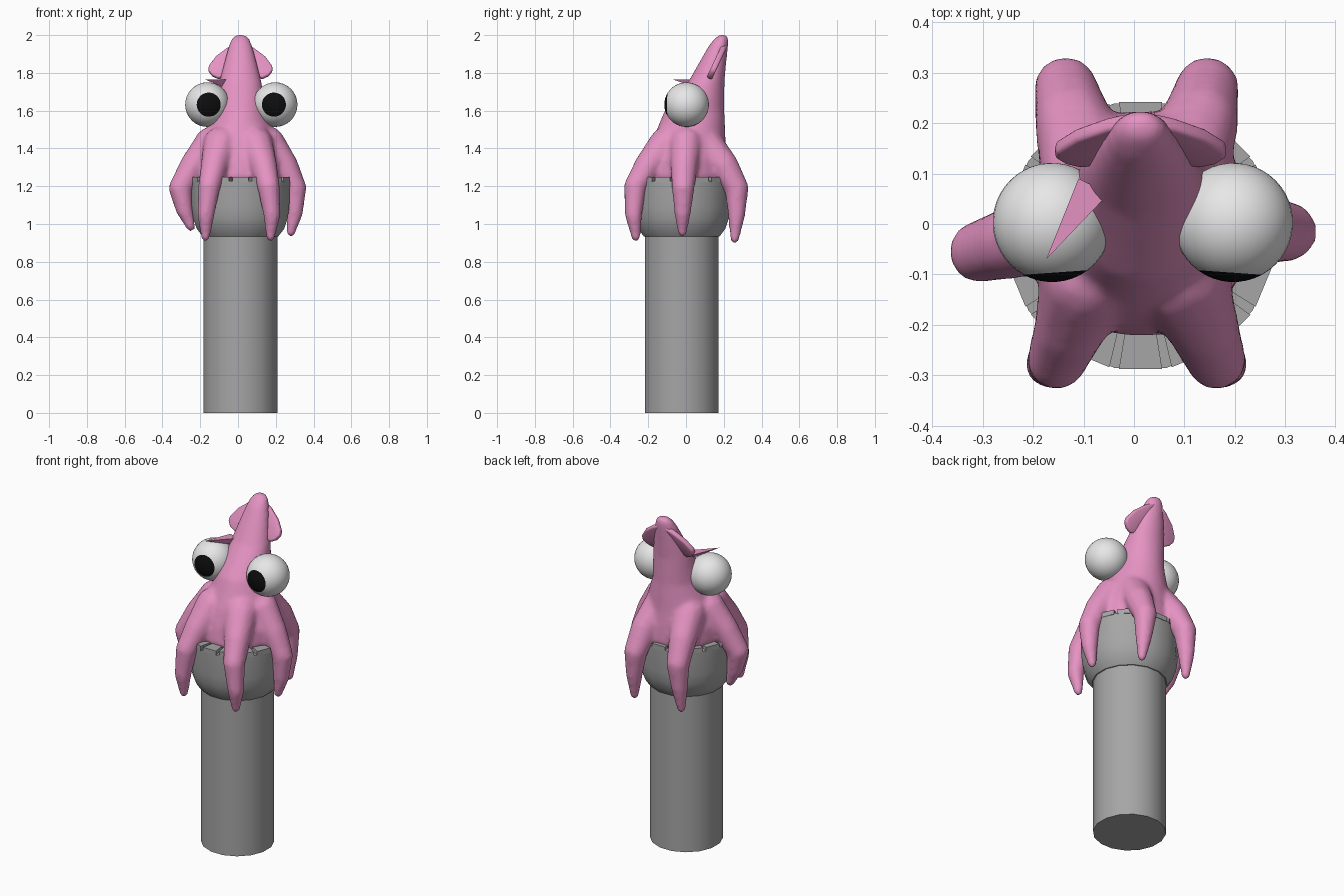
import bpy, bmesh, math
from mathutils import Vector, Matrix

if "Cube" in bpy.data.objects:
    bpy.data.objects.remove(bpy.data.objects["Cube"])

CX, CY = 0.013, -0.023          # axis of the post


def material(name, rgb):
    m = bpy.data.materials.new(name)
    m.diffuse_color = (*rgb, 1)
    m.use_nodes = True
    m.node_tree.nodes["Principled BSDF"].inputs["Base Color"].default_value = m.diffuse_color
    return m


PINK = material("pink", (0.78, 0.29, 0.54))
GREY = material("stone grey", (0.38, 0.38, 0.38))
WHITE = material("eye white", (0.8, 0.8, 0.8))
BLACK = material("pupil black", (0.004, 0.004, 0.004))


def finish(bm, name, mats, angle=40):
    bmesh.ops.recalc_face_normals(bm, faces=bm.faces)
    me = bpy.data.meshes.new(name)
    bm.to_mesh(me)
    bm.free()
    ob = bpy.data.objects.new(name, me)
    bpy.context.collection.objects.link(ob)
    for m in mats:
        me.materials.append(m)
    bpy.ops.object.select_all(action='DESELECT')
    ob.select_set(True)
    bpy.context.view_layer.objects.active = ob
    bpy.ops.object.shade_smooth_by_angle(angle=math.radians(angle))
    return ob


def loft(bm, rings, n):
    """Closed skin through ellipses given as (z, cx, cy, rx, ry)."""
    prev = None
    for z, cx, cy, rx, ry in rings:
        ring = []
        for i in range(n):
            a = 2 * math.pi * (i + 0.5) / n
            ring.append(bm.verts.new((cx + rx * math.cos(a), cy + ry * math.sin(a), z)))
        if prev is None:
            bm.faces.new(ring[::-1])
        else:
            for i in range(n):
                j = (i + 1) % n
                bm.faces.new((prev[i], prev[j], ring[j], ring[i]))
        prev = ring
    bm.faces.new(prev)


def turned(name, profile, n):
    bm = bmesh.new()
    loft(bm, [(z, CX, CY, r, r) for r, z in profile], n)
    return finish(bm, name, [GREY])


# post and bowl-shaped head
turned("post", [(0.199, 0), (0.199, 0.95)], 16)
turned("post_head", [(0.205, 0.935), (0.236, 0.975), (0.255, 1.03), (0.263, 1.09),
                     (0.267, 1.228)], 16)

# low blocks around the rim, with narrow gaps
bm = bmesh.new()
for k in range(16):
    mid = 2 * math.pi * k / 16 - math.pi / 2
    half = math.radians(9.2)
    vs = []
    for a in (mid - half, mid + half):
        for r in (0.19, 0.268):
            for z in (1.222, 1.25):
                vs.append(bm.verts.new((CX + r * math.cos(a), CY + r * math.sin(a), z)))
    bmesh.ops.convex_hull(bm, input=vs)
finish(bm, "rim_blocks", [GREY], 30)

# squid mantle, leaning back towards the tip
bm = bmesh.new()
loft(bm, [(1.215, CX, 0.0, 0.20, 0.20), (1.25, CX, 0.0, 0.225, 0.225),
          (1.34, CX, 0.005, 0.225, 0.215), (1.44, CX, 0.015, 0.195, 0.195),
          (1.60, CX, 0.045, 0.137, 0.158), (1.76, CX, 0.11, 0.110, 0.094),
          (1.88, CX, 0.15, 0.080, 0.066), (1.95, CX, 0.174, 0.060, 0.050),
          (1.985, CX, 0.19, 0.046, 0.036), (2.003, CX, 0.195, 0.022, 0.018)], 32)

# six arms as chains of balls: shoulder, knee, shin, tip, each (x, y, z, radius)
arms = []
for s in (-1, 1):
    sx = 0.01 * (s + 1) / 2
    arms.append([(s * 0.09, -0.10, 1.42, 0.10), (s * 0.125 + sx, -0.20, 1.31, 0.075),
                 (s * 0.152 + sx, -0.268, 1.20, 0.062),
                 (s * 0.170 + sx, -0.278, 1.05, 0.048), (s * 0.172, -0.265, 0.932, 0.026)])
    arms.append([(s * 0.09, 0.10, 1.42, 0.10), (s * 0.12 + sx, 0.20, 1.31, 0.080),
                 (s * 0.135 + sx, 0.268, 1.19, 0.066),
                 (s * 0.145 + sx, 0.268, 1.05, 0.048), (s * 0.15 + sx, 0.258, 0.922, 0.026)])
arms.append([(-0.14, -0.01, 1.43, 0.09), (-0.235, -0.035, 1.31, 0.075),
             (-0.305, -0.055, 1.19, 0.064), (-0.285, -0.06, 1.08, 0.048),
             (-0.25, -0.06, 0.985, 0.026)])
arms.append([(0.16, 0.0, 1.43, 0.09), (0.245, -0.01, 1.31, 0.075),
             (0.303, -0.015, 1.19, 0.062), (0.30, -0.018, 1.06, 0.046),
             (0.28, -0.02, 0.957, 0.026)])
for path in arms:
    for a, b in zip(path, path[1:]):
        for t in range(7):
            p = Vector(a).lerp(Vector(b), t / 6)
            bmesh.ops.create_icosphere(bm, subdivisions=2, radius=p[3],
                                       matrix=Matrix.Translation(p.to_3d()))
body = finish(bm, "squid_body", [PINK])
rm = body.modifiers.new("fuse", 'REMESH')
rm.mode = 'VOXEL'
rm.voxel_size = 0.012
rm.use_smooth_shade = True
sm = body.modifiers.new("soften", 'SMOOTH')
sm.factor = 0.5
sm.iterations = 10

# pair of thin fins beside the tip
for s, side in ((-1, "left"), (1, "right")):
    outline = [(0.02, 1.955), (0.07, 1.93), (0.13, 1.885), (0.168, 1.835), (0.17, 1.81),
               (0.15, 1.785), (0.115, 1.768), (0.05, 1.80)]
    bm = bmesh.new()
    bm.faces.new([bm.verts.new((CX + s * x, 0.12 + 0.47 * (z - 1.765), z))
                  for x, z in outline])
    fin = finish(bm, side + "_fin", [PINK])
    so = fin.modifiers.new("thickness", 'SOLIDIFY')
    so.thickness = 0.03
    so.offset = 0
    bv = fin.modifiers.new("round", 'BEVEL')
    bv.width = 0.01
    bv.segments = 3

# ball eyes with black front caps
R = 0.118
for x, turn, side in ((-0.162, 4, "left"), (0.197, -4, "right")):
    bm = bmesh.new()
    bmesh.ops.create_uvsphere(bm, u_segments=32, v_segments=22, radius=R)
    for f in bm.faces:
        f.material_index = int(f.calc_center_median().z > 0.841 * R)
    bm.transform(Matrix.Translation((x, 0.003, 1.632))
                 @ Matrix.Rotation(math.radians(turn), 4, 'Z')
                 @ Matrix.Rotation(math.radians(90), 4, 'X'))
    finish(bm, side + "_eye", [WHITE, BLACK])

# small pointed flap of skin over the left eye
bm = bmesh.new()
tip, inner, outer, low = (bm.verts.new(p) for p in (
    (-0.174, -0.07, 1.765), (-0.05, 0.06, 1.765), (-0.11, 0.09, 1.765), (-0.08, 0.05, 1.725)))
bmesh.ops.convex_hull(bm, input=[tip, inner, outer, low])
finish(bm, "eye_flap", [PINK])
